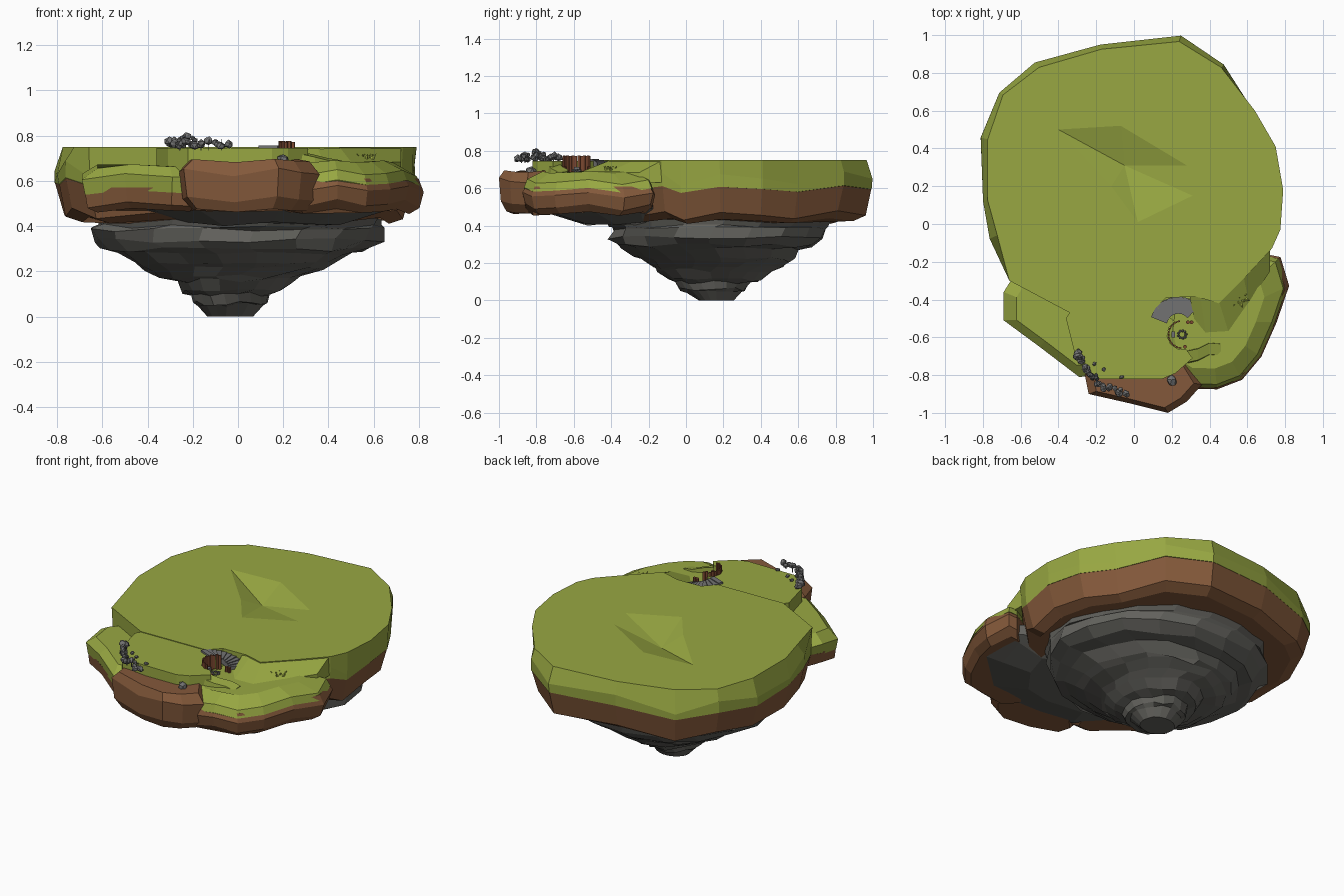
import bpy, bmesh, math, random
from mathutils import Vector, Matrix

if "Cube" in bpy.data.objects:
    bpy.data.objects.remove(bpy.data.objects["Cube"])
random.seed(4)


def mat(name, c):
    m = bpy.data.materials.new(name)
    m.diffuse_color = (*c, 1)
    m.use_nodes = True
    m.node_tree.nodes["Principled BSDF"].inputs["Base Color"].default_value = m.diffuse_color
    return m


GRASS = mat("grass", (0.315, 0.39, 0.055))
DIRT = mat("dirt", (0.23, 0.10, 0.043))
ROCK = mat("rock", (0.125, 0.123, 0.11))
STONE = mat("stone", (0.17, 0.17, 0.17))
WOOD = mat("wood", (0.2, 0.065, 0.03))


def finish(bm, name, m):
    bmesh.ops.recalc_face_normals(bm, faces=bm.faces)
    me = bpy.data.meshes.new(name)
    bm.to_mesh(me)
    bm.free()
    me.materials.append(m)
    ob = bpy.data.objects.new(name, me)
    bpy.context.collection.objects.link(ob)
    return ob


def ring(pts, c, s, z, wob=0.0, rad=0.0):
    """Scaled copy of an outline at height z, with a zigzag in height and inward radial jitter."""
    out = []
    for i, (x, y) in enumerate(pts):
        k = s - rad * random.random()
        out.append((c[0] + (x - c[0]) * k, c[1] + (y - c[1]) * k, z + wob * math.sin(i * 2.4)))
    return out


def loft(bm, rings, bottom=True, top=True):
    vs = [[bm.verts.new(p) for p in r] for r in rings]
    n = len(vs[0])
    for a, b in zip(vs, vs[1:]):
        for i in range(n):
            bm.faces.new((a[i], a[(i + 1) % n], b[(i + 1) % n], b[i]))
    if bottom:
        bm.faces.new(vs[0][::-1])
    if top:
        bm.faces.new(vs[-1])
    return vs


def solid(name, m, rings):
    bm = bmesh.new()
    loft(bm, rings)
    return finish(bm, name, m)


# Main island: grass cap with a shallow hollow
main = [(0.25, 1.0), (-0.18, 0.955), (-0.53, 0.86), (-0.72, 0.70), (-0.82, 0.46), (-0.80, 0.12),
        (-0.77, -0.08), (-0.66, -0.3), (-0.34, -0.47), (0.1, -0.46), (0.17, -0.39), (0.33, -0.385),
        (0.45, -0.42), (0.58, -0.29), (0.73, -0.13), (0.775, -0.03), (0.79, 0.18), (0.75, 0.41),
        (0.64, 0.6), (0.48, 0.85)]
C = (0, 0.25)
top = []
for i, (x, y) in enumerate(main):
    s = 0.955 + 0.02 * math.sin(i * 3) if (x < 0.6 and y > -0.1) else 1.0
    top.append((x * s, C[1] + (y - C[1]) * s, 0.75))
bm = bmesh.new()
vs = loft(bm, [ring(main, C, 0.99, 0.595, 0.02), ring(main, C, 1.0, 0.65, 0.04, 0.012), top], True, False)
hole = [bm.verts.new((x, y, 0.75)) for x, y in
        [(-0.4, 0.5), (-0.07, 0.52), (0.28, 0.31), (0.31, 0.15), (0.02, 0.01), (-0.12, 0.2)]]
low = bm.verts.new((-0.05, 0.31, 0.69))
for i in range(6):
    bm.faces.new((hole[i], hole[(i + 1) % 6], low))
edges = [bm.edges.get((l[i], l[(i + 1) % len(l)])) for l in (vs[-1], hole) for i in range(len(l))]
bmesh.ops.triangle_fill(bm, edges=edges, use_beauty=True)
finish(bm, "main_grass", GRASS)

# Main dirt band
solid("main_dirt", DIRT, [ring(main, C, 0.86, 0.425, 0.015), ring(main, C, 0.955, 0.455, 0.025, 0.02),
                          ring(main, C, 0.988, 0.597, 0.02)])

# Layered rock cone: z, x min, x max, y min, y max
layers = [(0.0, -0.14, 0.07, 0.07, 0.26), (0.05, -0.18, 0.11, 0.0, 0.30), (0.06, -0.2, 0.13, -0.03, 0.32),
          (0.10, -0.21, 0.14, -0.06, 0.35), (0.11, -0.25, 0.2, -0.1, 0.41), (0.16, -0.28, 0.25, -0.15, 0.46),
          (0.175, -0.36, 0.29, -0.18, 0.52), (0.21, -0.42, 0.38, -0.24, 0.57), (0.23, -0.48, 0.42, -0.29, 0.58),
          (0.28, -0.54, 0.5, -0.34, 0.61), (0.295, -0.61, 0.58, -0.38, 0.68), (0.335, -0.66, 0.64, -0.41, 0.76),
          (0.385, -0.67, 0.65, -0.41, 0.78), (0.40, -0.64, 0.63, -0.43, 0.77), (0.47, -0.66, 0.65, -0.46, 0.82)]
N = 18
rings = []
for k, (z, x0, x1, y0, y1) in enumerate(layers):
    r = []
    for i in range(N):
        a = 2 * math.pi * (i + 0.25 * math.sin(k)) / N
        j = random.uniform(0.95, 1.02)
        dz = random.uniform(-0.011, 0.011) if k else 0
        r.append(((x0 + x1) / 2 + (x1 - x0) / 2 * j * math.cos(a),
                  (y0 + y1) / 2 + (y1 - y0) / 2 * j * math.sin(a), z + dz))
    rings.append(r)
solid("rock_cone", ROCK, rings)

# Rock under the front ledges
under = [(-0.52, -0.25), (-0.45, -0.52), (-0.18, -0.76), (0.2, -0.85), (0.5, -0.77), (0.7, -0.5),
         (0.76, -0.25), (0.4, 0.0), (-0.2, 0.0)]
U = (0.1, -0.2)
solid("front_rock", ROCK, [ring(under, U, 0.58, 0.41, 0.01), ring(under, U, 0.82, 0.455, 0.012),
                           ring(under, U, 0.98, 0.485, 0.012), ring(under, U, 1.0, 0.55)])

# Left ledge
left = [(-0.64, -0.28), (-0.69, -0.36), (-0.69, -0.51), (-0.5, -0.65), (-0.29, -0.81), (-0.18, -0.8),
        (-0.1, -0.6), (-0.35, -0.3)]
L = (-0.35, -0.5)
solid("left_dirt", DIRT, [ring(left, L, 0.8, 0.47, 0.01), ring(left, L, 0.93, 0.495, 0.015), ring(left, L, 0.97, 0.57)])
solid("left_grass", GRASS, [ring(left, L, 0.96, 0.55, 0.012), ring(left, L, 1.0, 0.62, 0.015),
                            ring(left, L, 0.8, 0.665, 0.01)])

# Right ledge
right = [(0.72, -0.17), (0.77, -0.18), (0.815, -0.33), (0.75, -0.52), (0.67, -0.7), (0.57, -0.82),
         (0.44, -0.87), (0.27, -0.865), (0.18, -0.81), (0.12, -0.6), (0.15, -0.36), (0.5, -0.3)]
R = (0.4, -0.52)
solid("right_dirt", DIRT, [ring(right, R, 0.86, 0.465, 0.012), ring(right, R, 0.97, 0.5, 0.02),
                           ring(right, R, 1.015, 0.565, 0.015), ring(right, R, 0.96, 0.61)])
solid("right_grass", GRASS, [ring(right, R, 0.99, 0.59, 0.015), ring(right, R, 0.94, 0.635, 0.015),
                             ring(right, R, 0.70, 0.685, 0.006)])

# Grass slope joining the main top and the right ledge
upper = [(0.29, -0.37), (0.35, -0.385), (0.45, -0.42), (0.58, -0.29), (0.72, -0.14)]
lower = [(0.32, -0.51), (0.38, -0.58), (0.50, -0.57), (0.61, -0.42), (0.72, -0.25)]
bm = bmesh.new()
loft(bm, [[(u[0], u[1] + 0.01, 0.748), (l[0], l[1], 0.684), (l[0], l[1], 0.63), (u[0], u[1] + 0.01, 0.63)]
          for u, l in zip(upper, lower)])
finish(bm, "grass_slope", GRASS)

# Front dirt boulder
front = [(-0.26, -0.8), (-0.24, -0.9), (-0.02, -0.95), (0.18, -1.0), (0.28, -0.94), (0.36, -0.85),
         (0.28, -0.72), (-0.15, -0.68)]
F = (0.05, -0.8)
solid("front_dirt", DIRT, [ring(front, F, 0.8, 0.47, 0.008), ring(front, F, 0.95, 0.52, 0.015),
                           ring(front, F, 1.0, 0.64, 0.02), ring(front, F, 0.86, 0.69, 0.008)])

# Front plateau with a round bay for the camp
P = (0.255, -0.585)
bay = [(P[0] + 0.08 * math.cos(math.radians(a)), P[1] + 0.08 * math.sin(math.radians(a)))
       for a in range(285, 119, -33)]
plateau = [(0.1, -0.42), (-0.31, -0.42), (-0.36, -0.5), (-0.31, -0.7), (-0.22, -0.82), (0.15, -0.82),
           (0.22, -0.79), (0.31, -0.71)] + bay
solid("plateau_grass", GRASS, [[(x, y, 0.6) for x, y in plateau], [(x, y, 0.746) for x, y in plateau]])

# Curved grass ramp leaving the bay
bm = bmesh.new()
path = [(0.21, -0.655, 0.735), (0.27, -0.69, 0.73), (0.34, -0.675, 0.715), (0.40, -0.645, 0.70), (0.46, -0.65, 0.69)]
loft(bm, [[(x, y + 0.015, z), (x, y - 0.045, z - 0.01), (x, y - 0.055, 0.64), (x, y + 0.02, 0.64)]
          for x, y, z in path])
finish(bm, "grass_ramp", GRASS)


def box(bm, loc, size, rot=0.0):
    M = Matrix.Translation(loc) @ Matrix.Rotation(rot, 4, 'Z') @ Matrix.Diagonal((*size, 1))
    bmesh.ops.create_cube(bm, size=1, matrix=M)


def pebble(bm, loc, r):
    M = Matrix.Translation(loc) @ Matrix.Rotation(random.random() * 6, 4, 'Z') @ Matrix.Diagonal((1, 0.8, 0.85, 1))
    v = bmesh.ops.create_icosphere(bm, subdivisions=1, radius=r, matrix=M)["verts"]
    for p in v:
        p.co += Vector([random.uniform(-.15, .15) * r for _ in range(3)])


# Fan of stone steps winding down into the bay
bm = bmesh.new()
for i in range(10):
    a = math.radians(158 - i * 12)
    z = 0.757 - i * 0.0055
    box(bm, (0.235 + 0.105 * math.cos(a), -0.535 + 0.105 * math.sin(a), z - 0.014), (0.09, 0.03, 0.028), a)
finish(bm, "stone_steps", STONE)

# Fence around the bay
bm = bmesh.new()
for i in range(13):
    a = math.radians(105 + i * 13)
    box(bm, (P[0] + 0.072 * math.cos(a), P[1] + 0.072 * math.sin(a), 0.73), (0.008, 0.014, 0.085 + 0.008 * (i % 2)), a)
for x, y in [(0.285, -0.52), (0.305, -0.52), (0.27, -0.65)]:
    bmesh.ops.create_cone(bm, cap_ends=True, segments=8, radius1=0.01, radius2=0.01, depth=0.035,
                          matrix=Matrix.Translation((x, y, 0.7)))
finish(bm, "wood_fence_and_barrels", WOOD)

# Fire ring and crate
bm = bmesh.new()
for i in range(9):
    a = i * math.tau / 9
    pebble(bm, (P[0] + 0.02 * math.cos(a), P[1] + 0.02 * math.sin(a), 0.695), 0.009)
box(bm, (0.207, -0.585, 0.7), (0.018, 0.03, 0.03))
finish(bm, "camp_stones", STONE)

# Ruined stone wall on thin stakes along the cliff edge
bm = bmesh.new()
line = [Vector(p) for p in [(-0.3, -0.68), (-0.255, -0.78), (-0.17, -0.86), (-0.05, -0.9)]]
for i in range(24):
    t = i / 23 * 2.999
    p = line[int(t)].lerp(line[int(t) + 1], t % 1)
    q = p + Vector((random.uniform(-.012, .012), random.uniform(-.012, .012)))
    h = 0.765 + 0.012 * math.sin(i * 0.8)
    pebble(bm, (q.x, q.y, h), random.uniform(.018, .026))
    if 5 < i < 15:
        pebble(bm, (q.x, q.y, h + 0.025), random.uniform(.012, .018))
    if i % 3 == 0:
        box(bm, (q.x, q.y, 0.76), (0.004, 0.004, 0.05))
for x, y in [(-0.16, -0.77), (-0.065, -0.81), (-0.21, -0.74), (-0.2, -0.8)]:
    pebble(bm, (x, y, 0.755), 0.013)
pebble(bm, (0.2, -0.83, 0.69), 0.035)
finish(bm, "ruined_wall", STONE)

# Grass tuft on the right ledge
bm = bmesh.new()
for i in range(14):
    a = i * 2.4
    r = 0.014 * math.sqrt(i)
    M = Matrix.Translation((0.55 + r * math.cos(a), -0.39 + r * math.sin(a), 0.705)) @ \
        Matrix.Rotation(a, 4, 'Z') @ Matrix.Rotation(0.7, 4, 'Y')
    bmesh.ops.create_cone(bm, cap_ends=True, segments=4, radius1=0.012, radius2=0, depth=0.04, matrix=M)
finish(bm, "grass_tuft", mat("light_grass", (0.5, 0.6, 0.08)))
